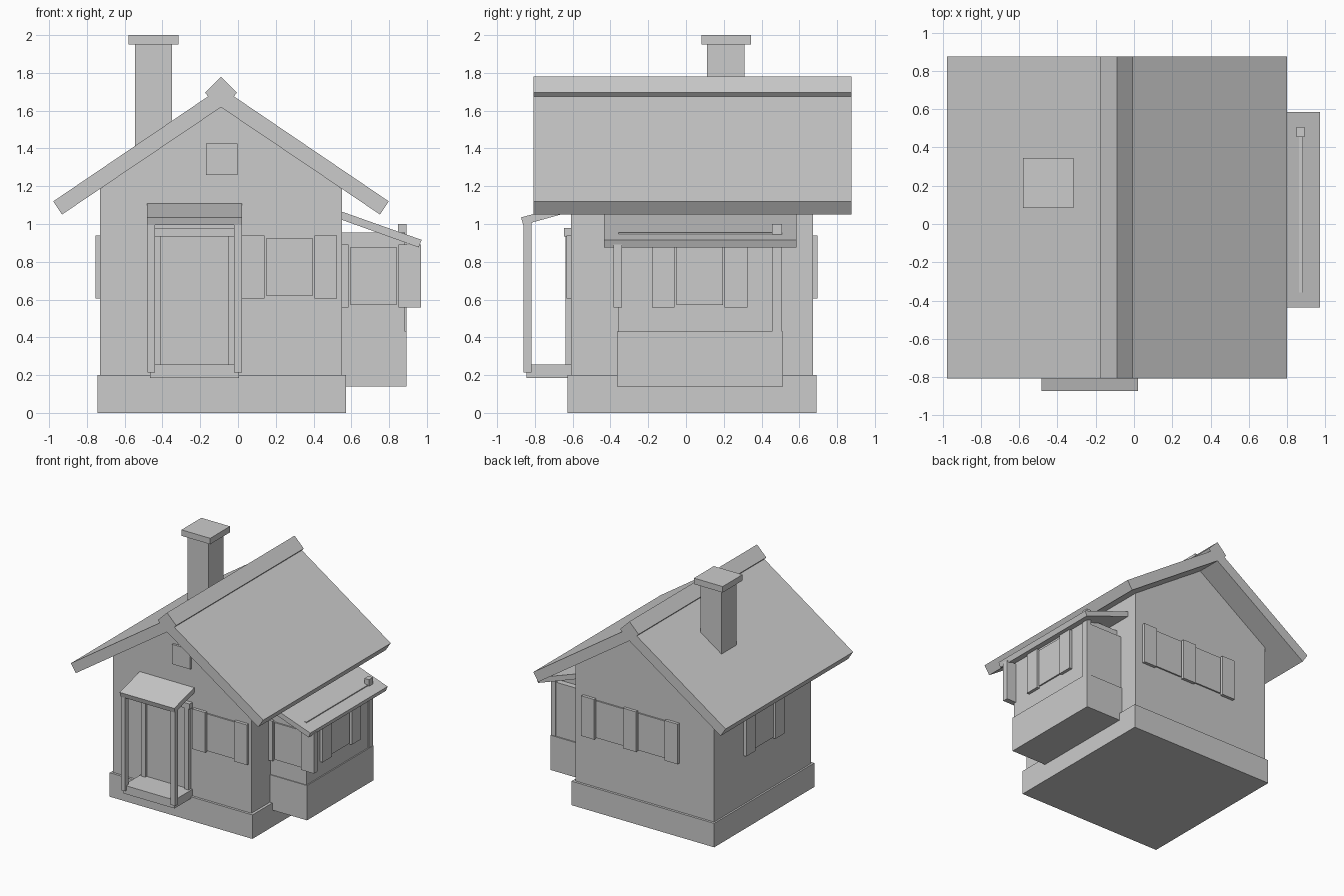
import bpy
import bmesh
from mathutils import Vector

cube = bpy.data.objects.get("Cube")
if cube:
    bpy.data.objects.remove(cube, do_unlink=True)

grey = bpy.data.materials.new("plain_grey")
grey.use_nodes = True
grey.diffuse_color = (0.6, 0.6, 0.6, 1)
grey.node_tree.nodes["Principled BSDF"].inputs["Base Color"].default_value = (0.6, 0.6, 0.6, 1)


def prism(name, profile, axis, start, end):
    """Extrude a flat profile along the x or y axis."""
    def point(a, z, t):
        return (t, a, z) if axis == "x" else (a, t, z)
    bm = bmesh.new()
    face = bm.faces.new([bm.verts.new(point(a, z, start)) for a, z in profile])
    new = bmesh.ops.extrude_face_region(bm, geom=[face])["geom"]
    shift = Vector(point(0, 0, end - start))
    bmesh.ops.translate(bm, vec=shift, verts=[v for v in new if isinstance(v, bmesh.types.BMVert)])
    bmesh.ops.recalc_face_normals(bm, faces=bm.faces)
    mesh = bpy.data.meshes.new(name)
    bm.to_mesh(mesh)
    bm.free()
    mesh.materials.append(grey)
    obj = bpy.data.objects.new(name, mesh)
    bpy.context.collection.objects.link(obj)
    return obj


def box(name, x, y, z):
    return prism(name, [(x[0], z[0]), (x[1], z[0]), (x[1], z[1]), (x[0], z[1])], "y", *y)


def window_row(name, axis, wall, out, start, bottom, panes):
    """Row of shutters and panes along a wall: shutter, pane, shutter, ..."""
    top, pos = bottom + 0.335, start
    for i in range(2 * panes + 1):
        shutter = i % 2 == 0
        width, depth, inset = (0.12, 0.025, 0) if shutter else (0.245, 0.012, 0.013)
        along = (pos, pos + width)
        across = sorted((wall - out * 0.02, wall + out * depth))
        x, y = (along, across) if axis == "x" else (across, along)
        box(f"{name}_{'shutter' if shutter else 'pane'}_{i}", x, y, (bottom + inset, top - inset))
        pos += width + 0.01


# Main house
MID = -0.09
box("foundation", (-0.745, 0.573), (-0.628, 0.692), (0, 0.2))
prism("house_walls", [(-0.73, 0.2), (0.55, 0.2), (0.55, 1.186), (MID, 1.62), (-0.73, 1.186)],
      "y", -0.608, 0.672)

# Main roof
for name, s in (("roof_left", 1), ("roof_right", -1)):
    profile = [(MID, 1.618), (MID + s * 0.842, 1.05), (MID + s * 0.888, 1.12), (MID, 1.722)]
    prism(name, profile, "y", -0.808, 0.875)
prism("roof_ridge", [(MID - 0.085, 1.695), (MID, 1.63), (MID + 0.085, 1.695), (MID, 1.78)],
      "y", -0.808, 0.875)
prism("ridge_edge", [(MID - 0.085, 1.695), (MID - 0.068, 1.676), (MID + 0.068, 1.676),
                     (MID + 0.085, 1.695)], "y", -0.808, 0.875)

# Chimney
box("chimney", (-0.545, -0.35), (0.11, 0.31), (1.34, 1.95))
box("chimney_cap", (-0.58, -0.315), (0.083, 0.345), (1.95, 2))

# Porch and door
DOOR = -0.23
box("porch_floor", (DOOR - 0.235, DOOR + 0.235), (-0.845, -0.6), (0.185, 0.255))
prism("porch_roof", [(-0.873, 1.035), (-0.862, 0.995), (-0.58, 1.073), (-0.58, 1.115)],
      "x", DOOR - 0.252, DOOR + 0.252)
for side, s in (("right", -1), ("left", 1)):
    post = DOOR + s * 0.23
    box(f"porch_post_{side}", (post - 0.02, post + 0.02), (-0.86, -0.818), (0.215, 1.015))
    jamb = DOOR + s * 0.2
    box(f"door_jamb_{side}", (jamb - 0.02, jamb + 0.02), (-0.637, -0.6), (0.25, 0.937))
box("door_lintel", (DOOR - 0.235, DOOR + 0.235), (-0.645, -0.6), (0.935, 0.98))
box("door", (DOOR - 0.182, DOOR + 0.182), (-0.618, -0.6), (0.25, 0.937))

# Side bay
box("bay_base", (0.5, 0.893), (-0.365, 0.513), (0.14, 0.43))
box("bay_walls", (0.5, 0.883), (-0.358, 0.503), (0.43, 0.88))
box("bay_upper_wall", (0.5, 0.883), (-0.358, 0.455), (0.88, 0.955))
box("bay_corner_post", (0.848, 0.891), (0.455, 0.507), (0.43, 1.0))
prism("bay_roof", [(0.5, 1.04), (0.957, 0.876), (0.972, 0.916), (0.5, 1.083)], "y", -0.435, 0.585)

# Windows with shutters
window_row("front_window", "x", -0.608, -1, 0.02, 0.605, 1)
window_row("back_window", "x", 0.672, 1, -0.41, 0.605, 2)
window_row("side_window", "y", -0.73, -1, -0.222, 0.605, 1)
window_row("bay_front_window", "x", -0.358, -1, 0.465, 0.557, 1)
window_row("bay_side_window", "y", 0.883, 1, -0.18, 0.557, 1)
box("attic_window", (-0.17, -0.003), (-0.626, -0.59), (1.26, 1.425))
